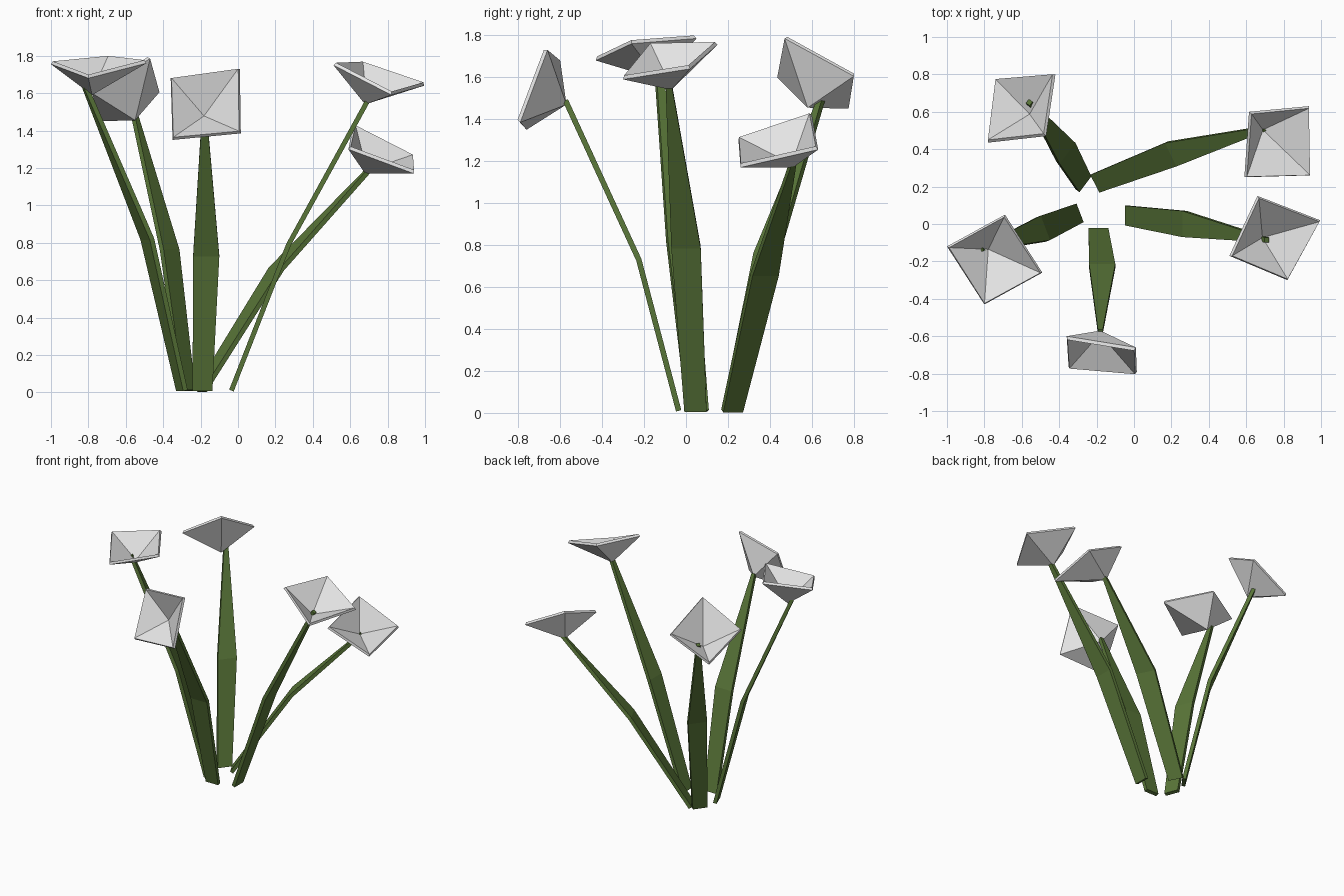
import bpy
from math import radians, cos, sin
from mathutils import Vector

cube = bpy.data.objects.get("Cube")
if cube:
    bpy.data.objects.remove(cube, do_unlink=True)


def make_material(name, colour):
    material = bpy.data.materials.new(name)
    material.use_nodes = True
    material.diffuse_color = colour
    shader = next(n for n in material.node_tree.nodes if n.type == "BSDF_PRINCIPLED")
    shader.inputs["Base Color"].default_value = colour
    return material


leaf_green = make_material("leaf green", (0.10, 0.18, 0.04, 1))
petal_white = make_material("petal white", (0.8, 0.8, 0.8, 1))

# Half widths of the stem at its foot, bend and tip
STEM_HALF_WIDTHS = (0.053, 0.07, 0.013)
STEM_HALF_THICKNESS = 0.013
PETAL_THICKNESS = 0.02


def make_object(name, verts, faces, material):
    mesh = bpy.data.meshes.new(name)
    mesh.from_pydata(verts, [], faces)
    mesh.materials.append(material)
    mesh.update()
    obj = bpy.data.objects.new(name, mesh)
    bpy.context.collection.objects.link(obj)
    return obj


def make_stem(name, path, yaw):
    """Flat bent blade: a thin rectangle swept along the path."""
    path = [Vector(p) for p in path]
    across = Vector((cos(radians(yaw)), sin(radians(yaw)), 0))
    verts = []
    for i, (point, half) in enumerate(zip(path, STEM_HALF_WIDTHS)):
        along = path[min(i + 1, len(path) - 1)] - path[max(i - 1, 0)]
        depth = across.cross(along).normalized() * STEM_HALF_THICKNESS
        side = across * half
        verts += [point - side - depth, point + side - depth,
                  point + side + depth, point - side + depth]
    faces = [(3, 2, 1, 0), tuple(range(len(verts) - 4, len(verts)))]
    for ring in range(len(path) - 1):
        low, high = ring * 4, ring * 4 + 4
        for k in range(4):
            n = (k + 1) % 4
            faces.append((low + k, low + n, high + n, high + k))
    return make_object(name, verts, faces, leaf_green)


def make_cup(name, apex, rim):
    """Open four-sided cup with a thin wall; rim runs anticlockwise from above."""
    last = len(rim)
    faces = [(last, (k + 1) % last, k) for k in range(last)]
    cup = make_object(name, list(rim) + [apex], faces, petal_white)
    wall = cup.modifiers.new("wall", "SOLIDIFY")
    wall.thickness = PETAL_THICKNESS
    wall.offset = -1
    return cup


def make_flower(place, path, yaw, apex, rim):
    make_stem(place + "_stem", path, yaw)
    make_cup(place + "_flower_cup", apex, rim)


# Flower nodding forward
make_flower(
    "front",
    path=[(-0.19, -0.035, 0.01), (-0.17, -0.225, 0.73), (-0.18, -0.575, 1.49)],
    yaw=0,
    apex=(-0.18, -0.57, 1.47),
    rim=[(0.01, -0.66, 1.73), (-0.36, -0.60, 1.68),
         (-0.35, -0.76, 1.35), (0.015, -0.79, 1.385)])

# Tall flower leaning to +x
make_flower(
    "left",
    path=[(-0.035, 0.045, 0.01), (0.27, 0, 0.79), (0.71, -0.085, 1.59)],
    yaw=90,
    apex=(0.68, -0.07, 1.54),
    rim=[(0.66, 0.15, 1.755), (0.51, -0.17, 1.75),
         (0.82, -0.30, 1.59), (0.995, 0.02, 1.64)])

# Low flower leaning back and to +x
make_flower(
    "back_left",
    path=[(-0.2, 0.22, 0.01), (0.205, 0.375, 0.66), (0.7, 0.51, 1.19)],
    yaw=117,
    apex=(0.68, 0.51, 1.17),
    rim=[(0.615, 0.60, 1.42), (0.59, 0.25, 1.30),
         (0.94, 0.26, 1.17), (0.935, 0.63, 1.255)])

# Flower leaning back and to -x
make_flower(
    "back_right",
    path=[(-0.27, 0.22, 0.01), (-0.365, 0.385, 0.76), (-0.56, 0.65, 1.51)],
    yaw=53,
    apex=(-0.55, 0.58, 1.455),
    rim=[(-0.74, 0.775, 1.45), (-0.78, 0.435, 1.60),
         (-0.47, 0.47, 1.785), (-0.42, 0.80, 1.605)])

# Tall flower leaning to -x
make_flower(
    "right",
    path=[(-0.3, 0.055, 0.01), (-0.485, -0.025, 0.82), (-0.82, -0.135, 1.64)],
    yaw=111,
    apex=(-0.78, -0.13, 1.59),
    rim=[(-0.69, 0.05, 1.785), (-1, -0.12, 1.755),
         (-0.8, -0.43, 1.68), (-0.49, -0.26, 1.76)])
